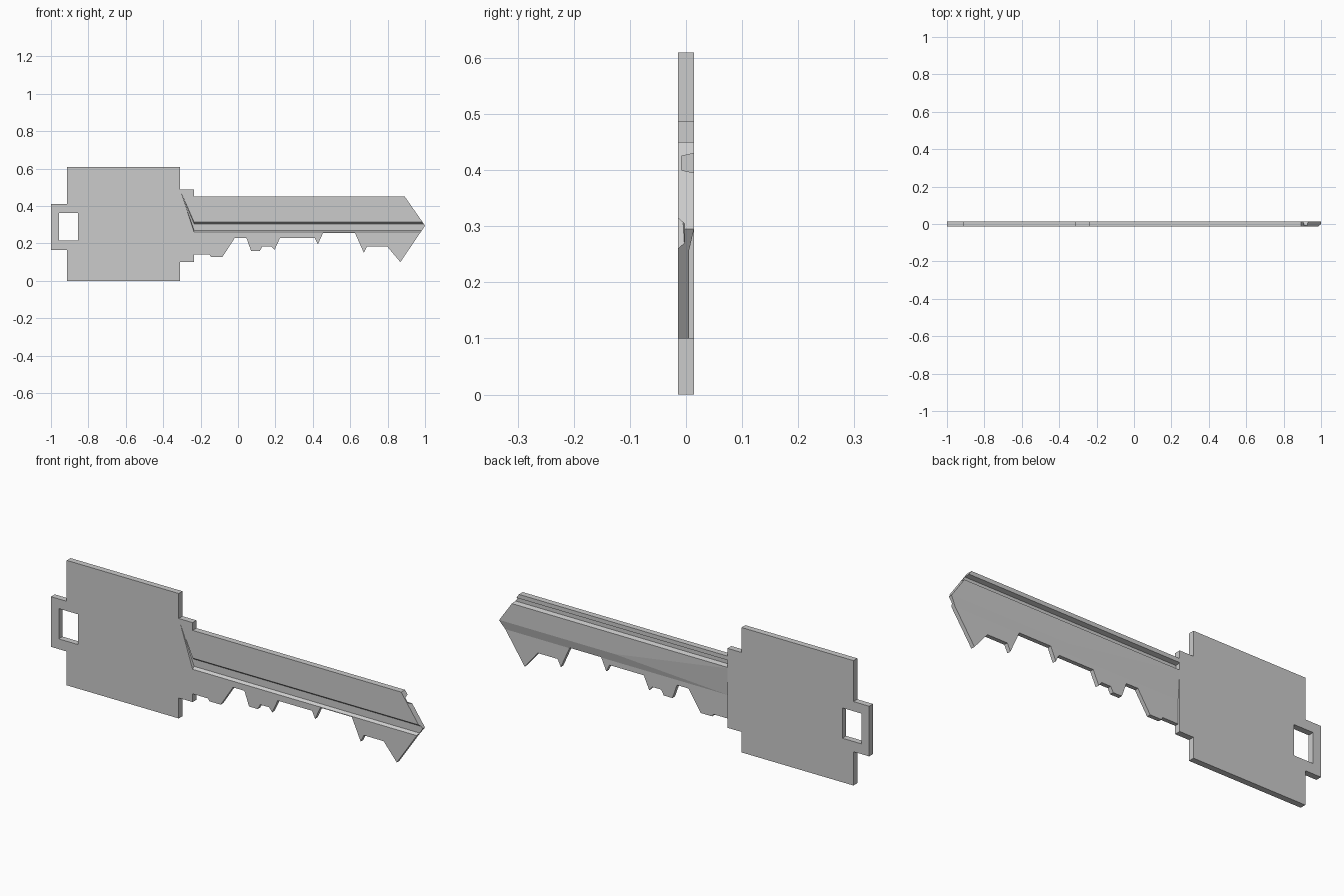
import bpy, bmesh

if "Cube" in bpy.data.objects:
    bpy.data.objects.remove(bpy.data.objects["Cube"])

T = 0.0147  # half thickness


def loft(name, rings, apex=None):
    """Join matching closed rings of points; optionally close the first ring to an apex."""
    bm = bmesh.new()
    loops = [[bm.verts.new(p) for p in ring] for ring in rings]
    n = len(loops[0])
    for a, b in zip(loops, loops[1:]):
        for i in range(n):
            j = (i + 1) % n
            bm.faces.new((a[i], a[j], b[j], b[i]))
    if apex:
        tip = bm.verts.new(apex)
        for i in range(n):
            bm.faces.new((tip, loops[0][(i + 1) % n], loops[0][i]))
    else:
        bm.faces.new(loops[0])
    bm.faces.new(loops[-1])
    if len(rings[0]) < 6:
        bmesh.ops.triangulate(bm, faces=bm.faces[:])
    bmesh.ops.recalc_face_normals(bm, faces=bm.faces[:])
    mesh = bpy.data.meshes.new(name)
    bm.to_mesh(mesh)
    bm.free()
    obj = bpy.data.objects.new(name, mesh)
    bpy.context.collection.objects.link(obj)
    return obj


def plate(name, outline, half):
    return loft(name, [[(x, y, z) for x, z in outline] for y in (-half, half)])


def section(x, profile):
    return [(x, y, z) for y, z in profile]


def cut(target, cutter):
    mod = target.modifiers.new(cutter.name, 'BOOLEAN')
    mod.operation = 'DIFFERENCE'
    mod.solver = 'EXACT'
    mod.object = cutter
    bpy.context.view_layer.objects.active = target
    bpy.ops.object.modifier_apply(modifier=mod.name)
    bpy.data.objects.remove(cutter)


# Silhouette: keyring tab, head, collar, blade top, tip, then the teeth back to the collar
outline = [
    (-0.31, 0), (-0.915, 0), (-0.915, 0.165), (-1, 0.165), (-1, 0.41), (-0.915, 0.41),
    (-0.915, 0.61), (-0.31, 0.61), (-0.31, 0.488), (-0.235, 0.488), (-0.235, 0.45),
    (0.892, 0.45), (1, 0.295), (0.868, 0.10),
    (0.797, 0.185), (0.69, 0.185), (0.673, 0.15), (0.625, 0.257), (0.455, 0.257),
    (0.427, 0.195), (0.41, 0.23), (0.225, 0.23), (0.195, 0.165), (0.178, 0.185),
    (0.13, 0.185), (0.117, 0.16), (0.07, 0.16), (0.045, 0.23), (-0.017, 0.23),
    (-0.083, 0.128), (-0.145, 0.128), (-0.152, 0.14), (-0.235, 0.14), (-0.235, 0.10),
    (-0.31, 0.10),
]
key = plate("key", outline, T)

# Keyring hole
cut(key, plate("ring_hole", [(-0.958, 0.215), (-0.855, 0.215), (-0.855, 0.363), (-0.958, 0.363)], 0.1))

# Front groove, running out to a point on the collar
groove = [(-0.0267, 0.325), (-0.003, 0.305), (-0.003, 0.27), (-0.0267, 0.25)]
cut(key, loft("front_groove", [section(-0.235, groove), section(1.1, groove)], (-0.303, -T, 0.47)))

# Back groove near the top of the blade
slot = [(0.037, 0.435), (-0.008, 0.425), (-0.008, 0.40), (0.037, 0.39)]
cut(key, loft("back_groove", [section(-0.235, slot), section(1.1, slot)]))

# Back thinning behind the teeth, with a crease falling from collar to tip
cut(key, loft("back_thinning", [
    section(-0.235, [(0.0247, 0.53), (0.005, 0.255), (0.005, -0.1), (0.0247, -0.1)]),
    section(1.01, [(0.0247, 0.34), (0.005, 0.255), (0.005, -0.1), (0.0247, -0.1)]),
]))
